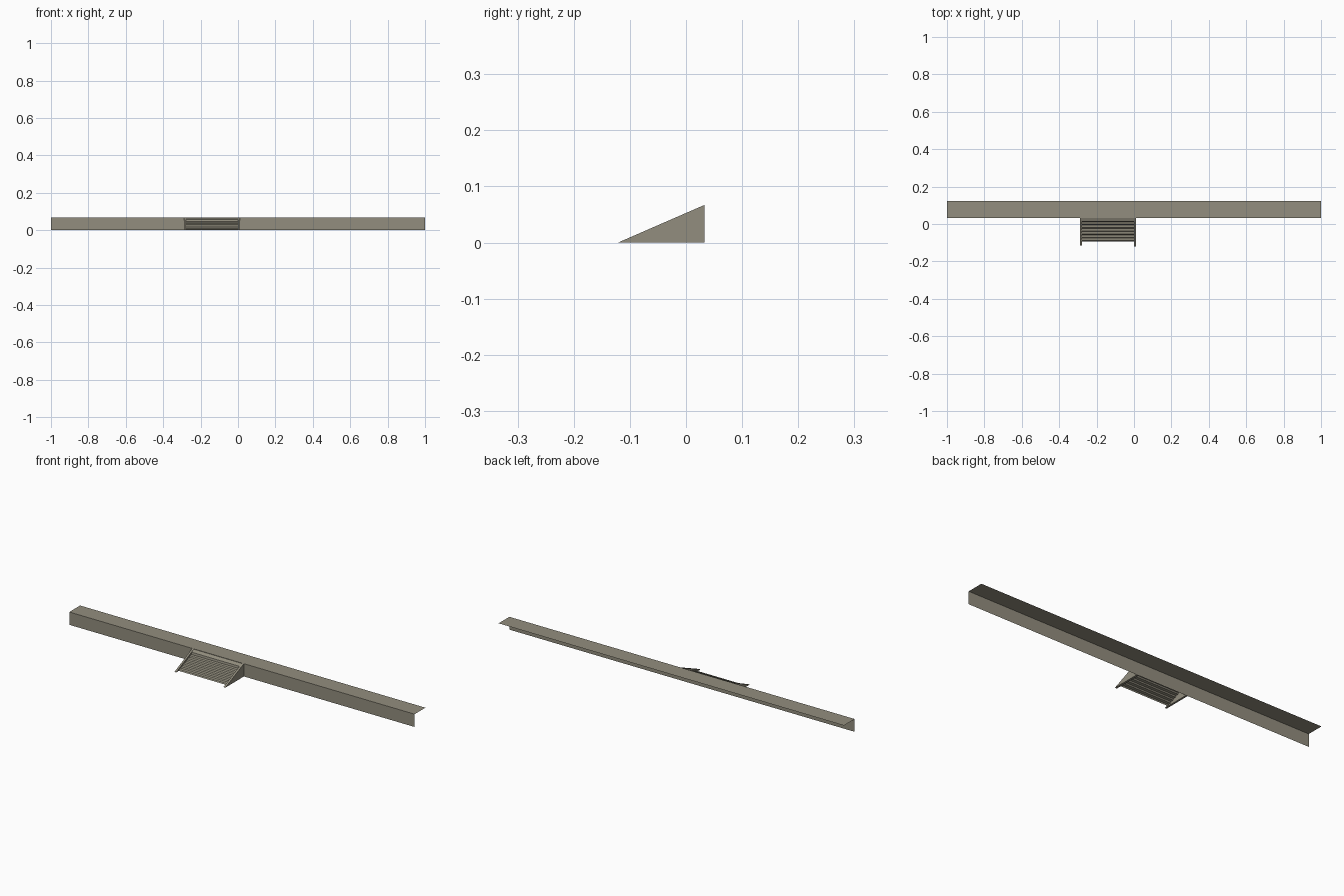
import bpy

if "Cube" in bpy.data.objects:
    bpy.data.objects.remove(bpy.data.objects["Cube"])

mat = bpy.data.materials.new("warm grey concrete")
mat.diffuse_color = (0.29, 0.27, 0.21, 1)
mat.use_nodes = True
mat.node_tree.nodes["Principled BSDF"].inputs["Base Color"].default_value = mat.diffuse_color


def extrude_x(name, profile, x0, x1, closed=False):
    """Sweep a (y, z) profile along x; closed profiles get end caps."""
    n = len(profile)
    verts = [(x, y, z) for x in (x0, x1) for y, z in profile]
    faces = [(i, n + i, n + (i + 1) % n, (i + 1) % n)
             for i in range(n if closed else n - 1)]
    if closed:
        faces += [tuple(range(n)), tuple(reversed(range(n, 2 * n)))]
    mesh = bpy.data.meshes.new(name)
    mesh.from_pydata(verts, [], faces)
    mesh.materials.append(mat)
    ob = bpy.data.objects.new(name, mesh)
    bpy.context.collection.objects.link(ob)
    return ob


H, Y0, Y1 = 0.067, 0.033, 0.122

# Long kerb: open L sheet, vertical face and walkway top
extrude_x("kerb", [(Y0, 0), (Y0, H), (Y1, H)], -1, 1)

# Triangular side walls of the ramp
for name, x0, x1, tip in (("ramp_wall_left", -0.288, -0.278, -0.115),
                          ("ramp_wall_right", 0.0, 0.011, -0.121)):
    extrude_x(name, [(tip, 0), (Y0, 0), (Y0, H)], x0, x1, closed=True)

# Sunken ramp panel with shallow steps and a raised lip at the kerb
profile, steps = [], 6
ya, yb, za, zb = -0.093, 0.012, 0.0, 0.046
for i in range(steps):
    y, z = ya + (yb - ya) * i / steps, za + (zb - za) * i / steps
    dy, dz = (yb - ya) / steps, (zb - za) / steps
    profile += [(y, z), (y + dy * 0.25, z + dz * 0.75)]
profile += [(yb, zb), (yb + 0.002, 0.057), (Y0, 0.065)]
extrude_x("ramp_panel", profile, -0.278, 0.0)
